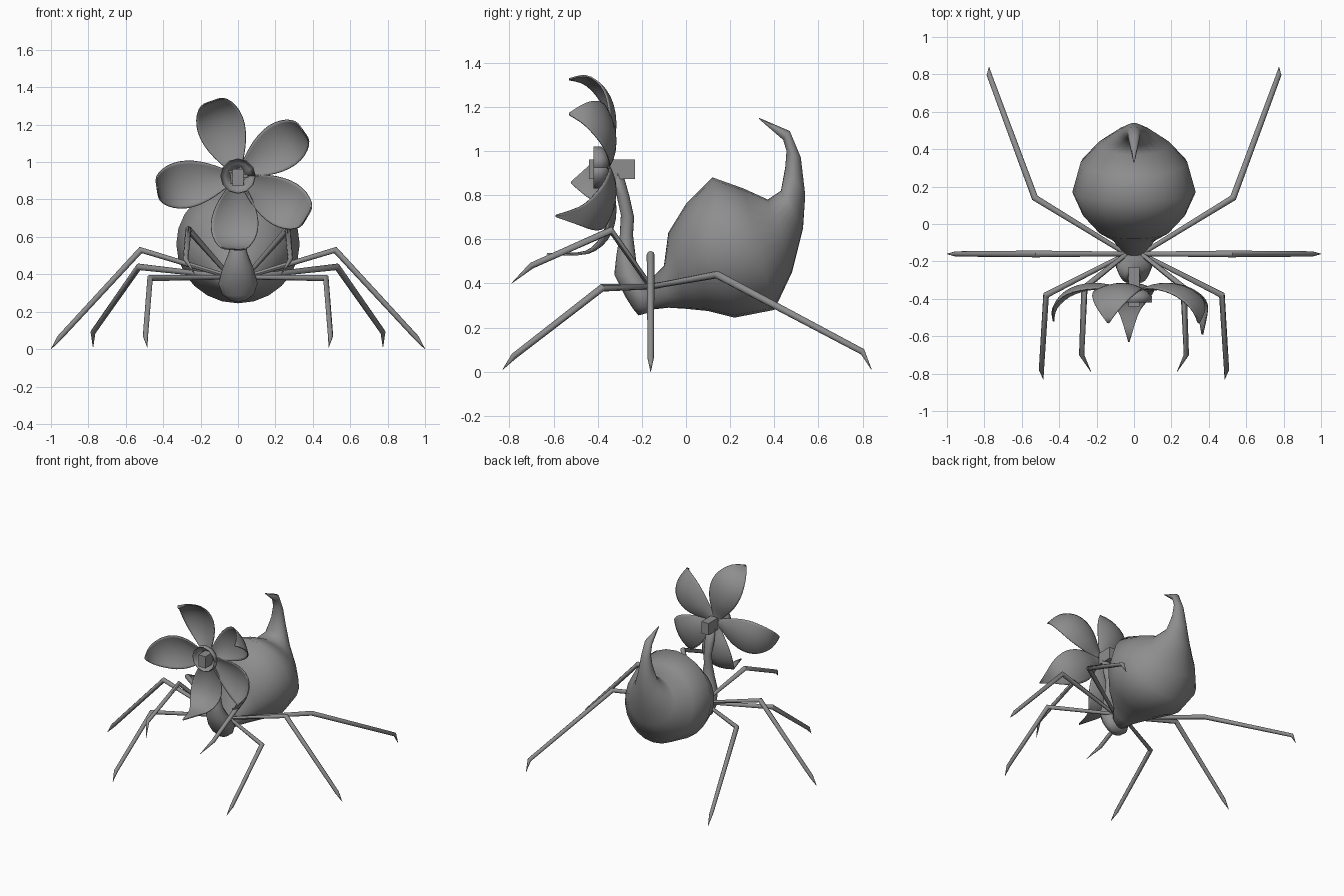
import bpy
import bmesh
from math import cos, sin, pi, radians
from mathutils import Vector

cube = bpy.data.objects.get("Cube")
if cube:
    bpy.data.objects.remove(cube, do_unlink=True)

# Dark grey for every part
grey = bpy.data.materials.new("dark_grey")
grey.use_nodes = True
colour = (.27, .27, .27, 1)
grey.diffuse_color = colour
grey.node_tree.nodes["Principled BSDF"].inputs["Base Color"].default_value = colour


def skin(name, rows, closed=True, angle=60):
    """Stretch a surface over rows of points; closed rows get end caps."""
    bm = bmesh.new()
    grid = [[bm.verts.new(p) for p in row] for row in rows]
    n = len(grid[0])
    for a, b in zip(grid, grid[1:]):
        for i in range(n if closed else n - 1):
            j = (i + 1) % n
            bm.faces.new((a[i], a[j], b[j], b[i]))
    if closed:
        bm.faces.new(grid[0])
        bm.faces.new(grid[-1])
    bmesh.ops.recalc_face_normals(bm, faces=bm.faces)
    mesh = bpy.data.meshes.new(name)
    bm.to_mesh(mesh)
    bm.free()
    mesh.materials.append(grey)
    obj = bpy.data.objects.new(name, mesh)
    bpy.context.collection.objects.link(obj)
    bpy.ops.object.select_all(action='DESELECT')
    obj.select_set(True)
    bpy.context.view_layer.objects.active = obj
    bpy.ops.object.shade_smooth_by_angle(angle=radians(angle))
    return obj


def body(name, sections, sides=24):
    """Loft ellipses given by two opposite side-profile points and a half width."""
    rows = []
    for y1, z1, y2, z2, w in sections:
        p, q = Vector((0, y1, z1)), Vector((0, y2, z2))
        mid, half = (p + q) / 2, (p - q) / 2
        rows.append([mid + half * cos(t) + Vector((w * sin(t), 0, 0))
                     for t in (2 * pi * i / sides for i in range(sides))])
    return skin(name, rows, angle=100)


def tube(name, points, radii, sides=8):
    """Tapered limb along a bent path."""
    pts = [Vector(p) for p in points]
    rows = []
    for i, p in enumerate(pts):
        d = (pts[min(i + 1, len(pts) - 1)] - pts[max(i - 1, 0)]).normalized()
        u = d.cross(Vector((0, 0, 1))).normalized()
        v = d.cross(u)
        rows.append([p + radii[i] * (u * cos(t) + v * sin(t))
                     for t in (2 * pi * k / sides for k in range(sides))])
    return skin(name, rows, angle=50)


# Abdomen sweeping up into a hooked tail
body("abdomen", [
    (-.18, .40, -.17, .28, .05),
    (-.10, .48, -.08, .29, .11),
    (-.08, .63, .00, .285, .19),
    (.00, .76, .10, .275, .275),
    (.12, .88, .22, .245, .33),
    (.26, .83, .40, .28, .285),
    (.37, .78, .48, .45, .195),
    (.43, .82, .53, .65, .10),
    (.45, .93, .54, .80, .055),
    (.455, 1.0, .52, .97, .035),
    (.44, 1.05, .47, 1.09, .03),
    (.33, 1.145, .33, 1.15, .003),
])

# Chest and slender neck
body("chest_and_neck", [
    (-.215, .255, -.16, .27, .045),
    (-.24, .285, -.14, .30, .085),
    (-.275, .34, -.13, .36, .105),
    (-.325, .44, -.18, .43, .082),
    (-.315, .53, -.225, .50, .05),
    (-.30, .62, -.24, .62, .032),
    (-.295, .71, -.235, .70, .028),
    (-.315, .80, -.255, .79, .036),
    (-.34, .92, -.28, .88, .03),
], 16)

# Four pairs of jointed legs: knee, ankle, claw tip
legs = {
    "raised_leg": [(.265, -.34, .64), (.28, -.70, .48), (.23, -.79, .40)],
    "front_leg": [(.47, -.38, .38), (.495, -.78, .07), (.485, -.83, .01)],
    "middle_leg": [(.52, -.16, .53), (.955, -.16, .06), (1, -.16, 0)],
    "rear_leg": [(.53, .14, .44), (.775, .80, .09), (.775, .84, .01)],
}
for name, path in legs.items():
    for side, s in (("left", 1), ("right", -1)):
        points = [(s * x, y, z) for x, y, z in [(.04, -.16, .385)] + path]
        tube(f"{name}_{side}", points, [.012, .018, .014, .001])

# Cupped petals: distance out, depth and half width along the length
HUB_Z = .925
profile = [(.02, -.35, .025), (.07, -.345, .05), (.14, -.322, .09),
           (.22, -.315, .12), (.30, -.325, .13), (.37, -.355, .115),
           (.42, -.41, .083), (.44, -.46, .048)]
petals = [(109, -.53, .97), (35, -.53, .97), (-31, -.59, .98),
          (-94, -.63, .9), (189, -.52, 1)]
for k, (deg, tip, scale) in enumerate(petals):
    a = radians(deg)
    out, across = Vector((cos(a), 0, sin(a))), Vector((-sin(a), 0, cos(a)))
    rows = []
    for r, y, w in profile + [(.435, tip, .004)]:
        rows.append([Vector((0, y - .25 * w * s * s, HUB_Z))
                     + out * r * scale + across * w * s
                     for s in (i / 4 for i in range(-4, 5))])
    petal = skin(f"petal_{k + 1}", rows, closed=False)
    petal.modifiers.new("smooth", 'SUBSURF').levels = 1
    thick = petal.modifiers.new("thickness", 'SOLIDIFY')
    thick.thickness, thick.offset = .007, 0

# Open cup at the flower's heart
rows = [[(r * cos(t), y, HUB_Z + r * sin(t))
         for t in (2 * pi * i / 12 for i in range(13))]
        for r, y in ((.04, -.345), (.075, -.36), (.095, -.385), (.095, -.42))]
cup = skin("flower_cup", rows, closed=False)
cup.modifiers.new("thickness", 'SOLIDIFY').thickness = .006

# Square core running through the hub
bpy.ops.mesh.primitive_cube_add(size=1, location=(0, -.335, .917))
core = bpy.context.object
core.name = "flower_core"
core.scale = (.06, .21, .09)
core.data.materials.append(grey)
